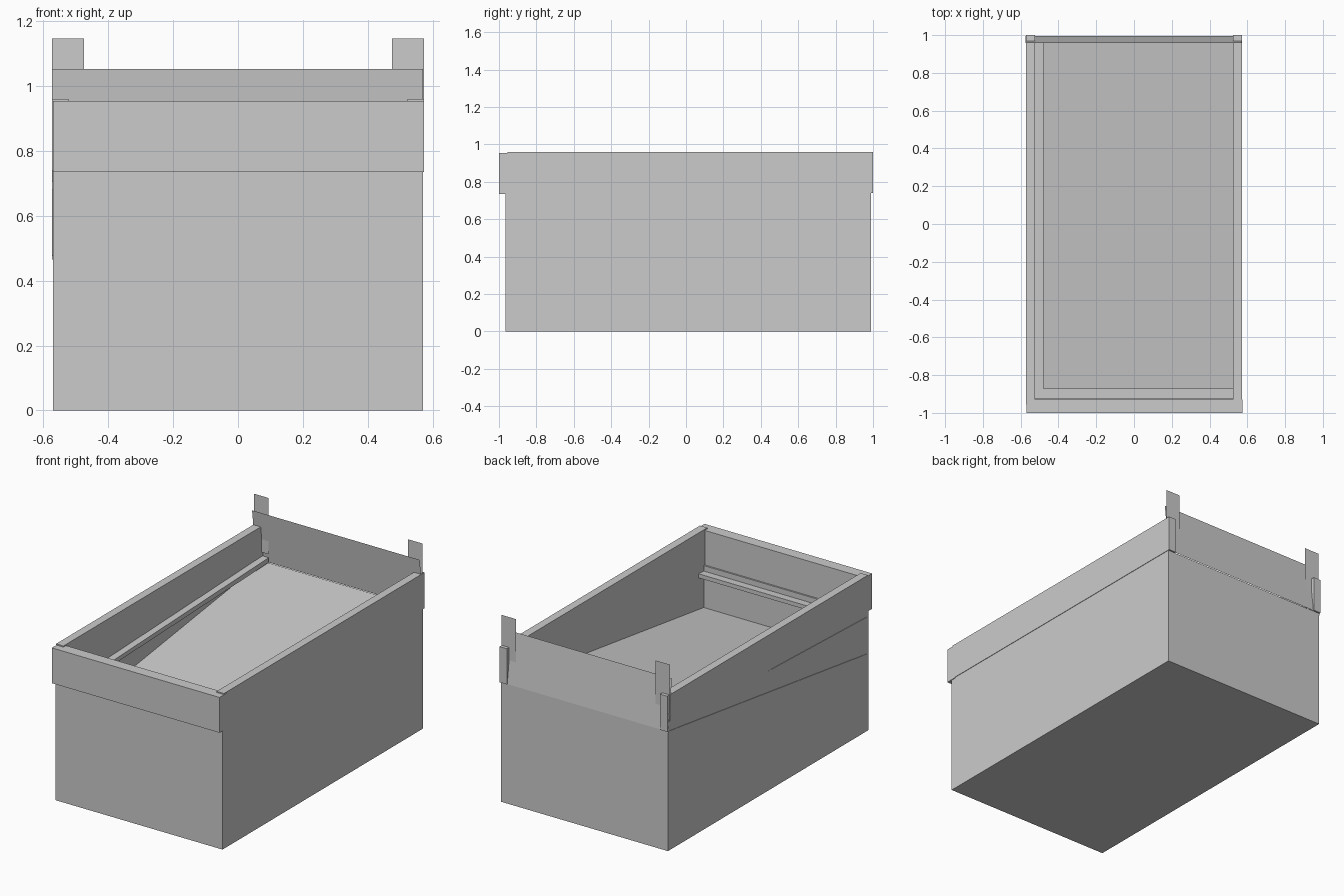
import bpy
import bmesh

cube = bpy.data.objects.get("Cube")
if cube:
    bpy.data.objects.remove(cube, do_unlink=True)

GREY = (0.6, 0.6, 0.6, 1.0)
grey = bpy.data.materials.new("plain_grey")
grey.use_nodes = True
grey.diffuse_color = GREY
grey.node_tree.nodes["Principled BSDF"].inputs["Base Color"].default_value = GREY


def extrude(name, x0, x1, profile):
    """Sweep a (y, z) profile along x; two points give a thin sheet."""
    bm = bmesh.new()
    a = [bm.verts.new((x0, y, z)) for y, z in profile]
    b = [bm.verts.new((x1, y, z)) for y, z in profile]
    n = len(profile)
    if n == 2:
        bm.faces.new((a[0], a[1], b[1], b[0]))
    else:
        bm.faces.new(a)
        bm.faces.new(b[::-1])
        for i in range(n):
            j = (i + 1) % n
            bm.faces.new((a[i], b[i], b[j], a[j]))
        bmesh.ops.recalc_face_normals(bm, faces=bm.faces)
    mesh = bpy.data.meshes.new(name)
    bm.to_mesh(mesh)
    bm.free()
    mesh.materials.append(grey)
    obj = bpy.data.objects.new(name, mesh)
    bpy.context.collection.objects.link(obj)
    return obj


def box(name, x0, x1, y0, y1, z0, z1):
    return extrude(name, x0, x1, [(y0, z0), (y1, z0), (y1, z1), (y0, z1)])


HALF, INNER = 0.57, 0.523      # outer and inner half widths
FRONT, BACK = -0.965, 0.99     # ends of the lower box
SPLIT = 0.74                   # height where the rails begin

# Lower box: core under the sloping floor, and its walls
extrude("box_core", -INNER, INNER,
        [(-0.92, 0), (BACK, 0), (BACK, 0.73), (-0.92, 0.47)])
box("front_wall", -INNER, INNER, FRONT, -0.92, 0, SPLIT)
for side, s in (("left", 1), ("right", -1)):
    x0, x1 = sorted((s * INNER, s * HALF))
    box(side + "_wall", x0, x1, FRONT, BACK, 0, SPLIT)
    # Upper rail and upright back tab
    x0, x1 = sorted((s * INNER, s * 0.573))
    box(side + "_rail", x0, x1, -0.955, 1.0, SPLIT, 0.96)
    x0, x1 = sorted((s * 0.475, s * 0.574))
    extrude(side + "_tab", x0, x1, [(0.978, 0.8), (0.978, 1.147)])

# Front board standing proud of the box
box("front_board", -HALF, 0.574, -1.0, -0.93, 0.735, 0.953)

# Sloping floor, low at the front
extrude("floor_panel", -0.573, 0.55,
        [(-0.95, 0.465), (BACK, 0.73), (BACK, 0.74), (-0.95, 0.477)])

# Sloping inner ledge along the right side and the front
extrude("right_ledge", -0.573, -0.48,
        [(-0.95, 0.68), (0.985, 0.745), (0.985, 0.775), (-0.95, 0.705)])
extrude("front_ledge", -0.48, 0.55,
        [(-0.95, 0.68), (-0.87, 0.683), (-0.87, 0.708), (-0.95, 0.705)])

# Thin back panel leaning forward
extrude("back_panel", -0.574, HALF, [(0.995, SPLIT), (0.957, 1.053)])
